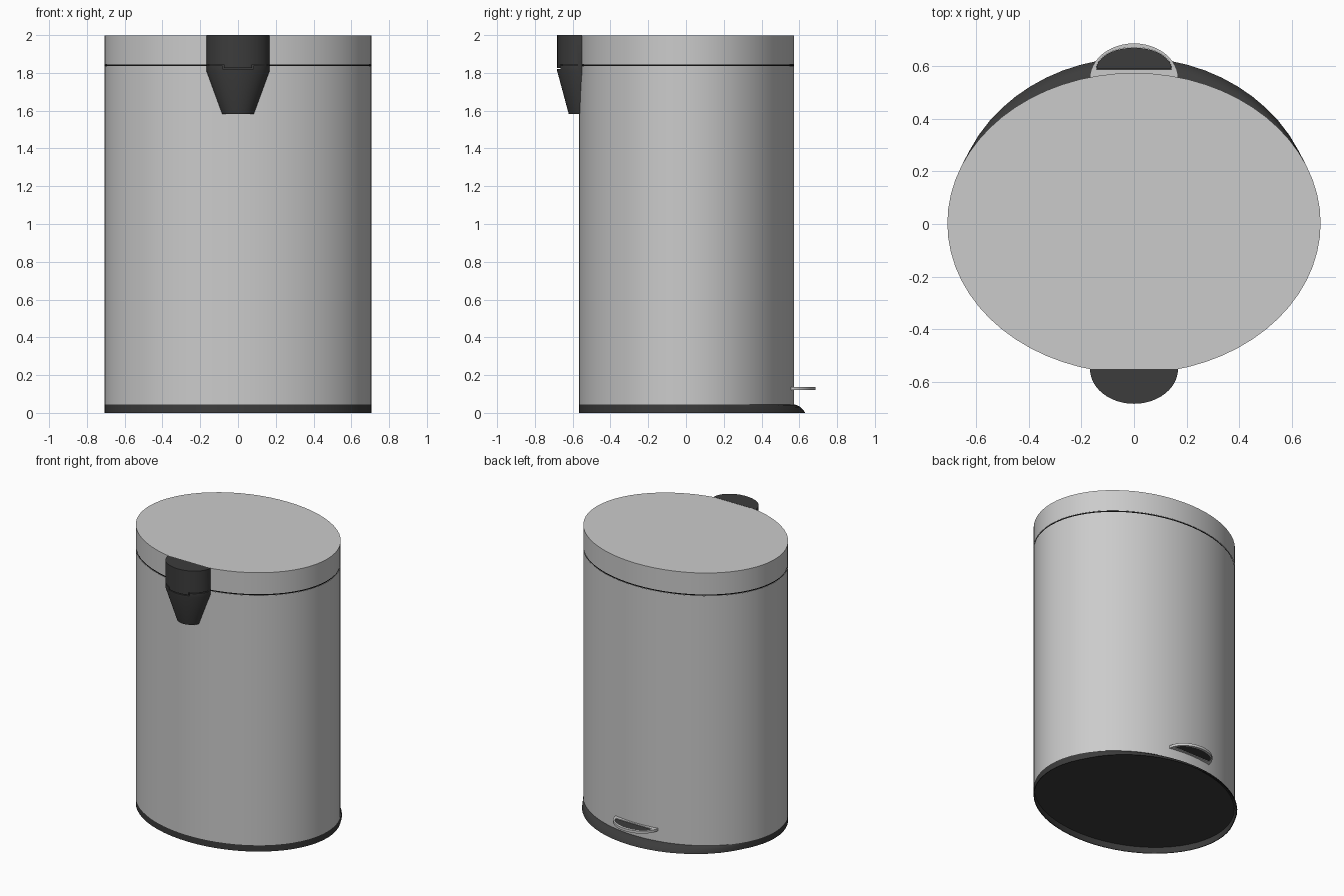
import bpy, bmesh, math
from math import sin, cos, pi

if "Cube" in bpy.data.objects:
    bpy.data.objects.remove(bpy.data.objects["Cube"])

dark = bpy.data.materials.new("dark_plastic")
dark.diffuse_color = (0.045, 0.045, 0.045, 1)
dark.use_nodes = True
dark.node_tree.nodes["Principled BSDF"].inputs["Base Color"].default_value = dark.diffuse_color
black = bpy.data.materials.new("gap_black")
black.diffuse_color = (0.005, 0.005, 0.005, 1)
black.use_nodes = True
black.node_tree.nodes["Principled BSDF"].inputs["Base Color"].default_value = black.diffuse_color
RX, RY, CY, N = 0.708, 0.57, 0.003, 64


def loft(name, rings, mat=None, closed=False, caps=(True, True)):
    """Skin a stack of equal-length rings; cap the ends or join last to first."""
    bm = bmesh.new()
    loops = [[bm.verts.new(p) for p in r] for r in rings]
    pairs = list(zip(loops, loops[1:]))
    if closed:
        pairs.append((loops[-1], loops[0]))
    else:
        for cap, loop in zip(caps, (loops[0], loops[-1])):
            if cap:
                bm.faces.new(loop)
    for a, b in pairs:
        n = len(a)
        for i in range(n):
            j = (i + 1) % n
            bm.faces.new((a[i], a[j], b[j], b[i]))
    bmesh.ops.recalc_face_normals(bm, faces=bm.faces)
    me = bpy.data.meshes.new(name)
    bm.to_mesh(me)
    bm.free()
    ob = bpy.data.objects.new(name, me)
    bpy.context.collection.objects.link(ob)
    if mat:
        me.materials.append(mat)
    return ob


def smooth(ob):
    bpy.ops.object.select_all(action='DESELECT')
    bpy.context.view_layer.objects.active = ob
    ob.select_set(True)
    bpy.ops.object.shade_smooth_by_angle(angle=math.radians(30))


def oval(z, inset=0.0, bulge=0.0):
    """Oval outline; bulge pushes out the back side only, past its shoulders."""
    pts = []
    for i in range(N):
        a = 2 * pi * i / N
        swell = max(0, (sin(a) - 0.45) / 0.55) ** 0.7
        y = CY + (RY - inset) * sin(a) + bulge * swell
        pts.append(((RX - inset) * cos(a), y, z))
    return pts


def bow(half_w, chord_y, depth, z, n=24):
    """Half-oval outline with a straight chord; depth sign sets direction."""
    return [(half_w * cos(pi * i / n), chord_y + depth * sin(pi * i / n), z)
            for i in range(n + 1)]


# Body, lid and the dark band in the gap between them (sheet shells)
smooth(loft("body", [oval(0.045), oval(1.836)], caps=(False, False)))
smooth(loft("lid", [oval(1.845), oval(1.999)], caps=(False, True)))
smooth(loft("gap_band", [oval(1.836, 0.002), oval(1.845, 0.002)], black,
            caps=(False, False)))

# Base skirt with a flared lip at the back and a recessed underside
smooth(loft("base", [oval(0.044, 0.005), oval(0, 0.005, 0.058),
                     oval(0, 0, 0.058), oval(0.012, 0, 0.051),
                     oval(0.03, 0, 0.034), oval(0.041, 0, 0.015),
                     oval(0.045)], dark, caps=(True, False)))

# Front hinge housing: straight on top, tapered below
housing = loft("hinge_housing", [bow(0.085, -0.55, -0.071, 1.583),
                                 bow(0.167, -0.55, -0.132, 1.81),
                                 bow(0.167, -0.55, -0.132, 2.0)], dark)

# Stepped groove that splits the housing
t = 0.003
steps = [(-0.3, 1.841), (-0.078, 1.841), (-0.078, 1.824),
         (0.078, 1.824), (0.078, 1.841), (0.3, 1.841)]
shift = [0, -1, -1, 1, 1, 0]
lower = [(x + s * t, z - t) for (x, z), s in zip(steps, shift)]
upper = [(x - s * t, z + t) for (x, z), s in zip(steps, shift)]
cutter = loft("groove_cutter", [[(x, y, z) for x, z in lower + upper[::-1]]
                                for y in (-0.8, -0.575)])
cutter.hide_render = True
mod = housing.modifiers.new("groove", 'BOOLEAN')
mod.operation = 'DIFFERENCE'
mod.solver = 'EXACT'
mod.object = cutter
bpy.context.view_layer.objects.active = housing
housing.select_set(True)
bpy.ops.object.modifier_apply(modifier="groove")
bpy.data.objects.remove(cutter)
smooth(housing)

# Foot pedal: rounded frame with a dark recessed pad
frame = [bow(0.168, 0.55, 0.135, 0.12), bow(0.168, 0.55, 0.135, 0.138),
         bow(0.143, 0.587, 0.083, 0.138), bow(0.143, 0.587, 0.083, 0.12)]
smooth(loft("pedal_frame", frame, closed=True))
smooth(loft("pedal_pad", [bow(0.142, 0.588, 0.081, 0.124),
                          bow(0.142, 0.588, 0.081, 0.134)], dark))
